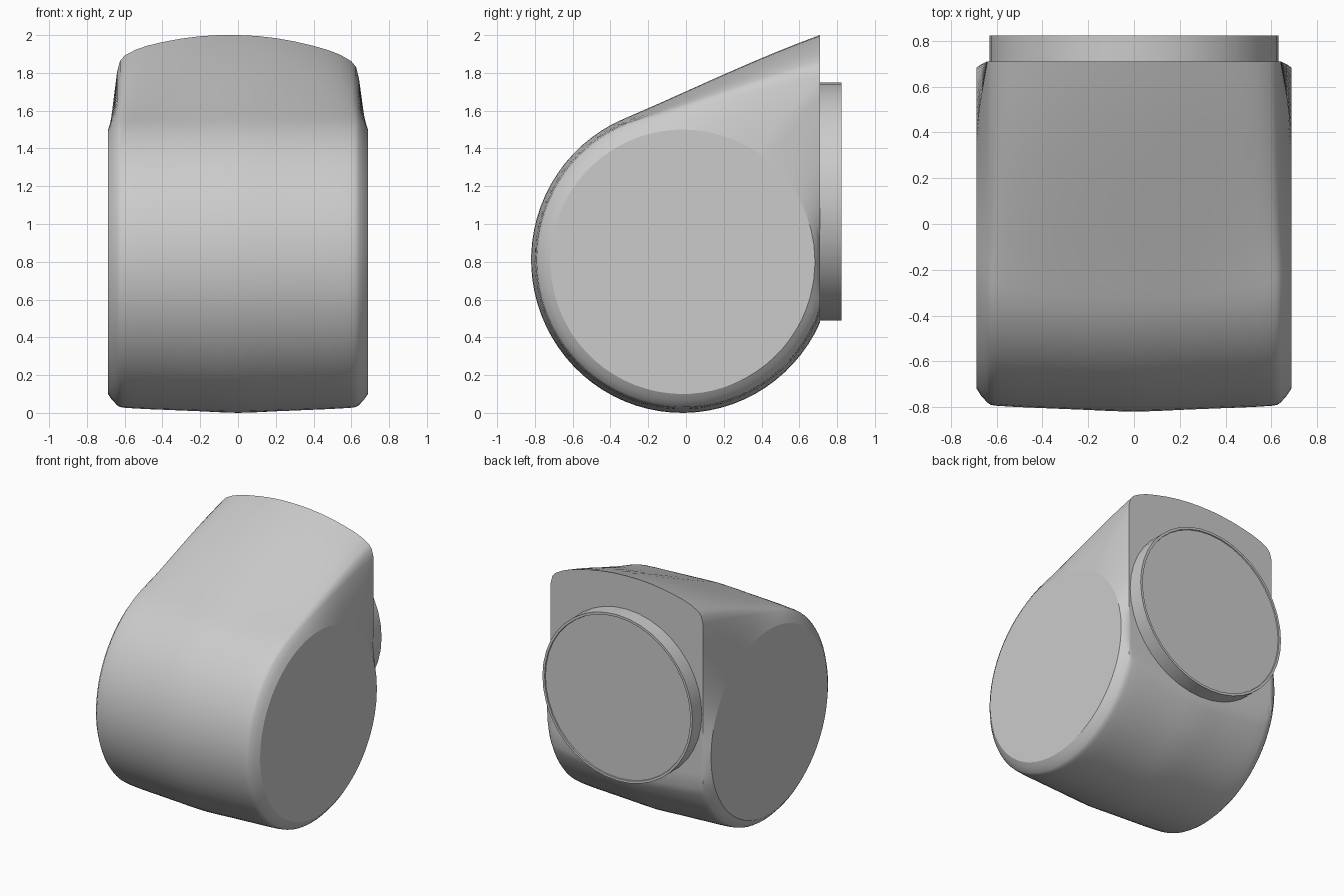
import bpy, bmesh, math

cube = bpy.data.objects.get("Cube")
if cube:
    bpy.data.objects.remove(cube)

grey = bpy.data.materials.new("plain_grey")
grey.use_nodes = True
colour = (0.6, 0.6, 0.6, 1)
grey.diffuse_color = colour
grey.node_tree.nodes["Principled BSDF"].inputs["Base Color"].default_value = colour

BACK, CY, CZ = 0.71, -0.02, 0.81   # back plane and drum centre
ARC, WALL, SLOPE = 48, 12, 14      # points along each stretch of the profile


def finish(bm, name, caps):
    """Turn a bmesh into a smooth object with flat end caps."""
    bmesh.ops.recalc_face_normals(bm, faces=bm.faces)
    mesh = bpy.data.meshes.new(name)
    bm.to_mesh(mesh)
    bm.free()
    mesh.materials.append(grey)
    obj = bpy.data.objects.new(name, mesh)
    bpy.context.collection.objects.link(obj)
    bpy.ops.object.select_all(action="DESELECT")
    obj.select_set(True)
    bpy.context.view_layer.objects.active = obj
    bpy.ops.object.shade_smooth_by_angle(angle=math.radians(35))
    for i in caps:
        mesh.polygons[i].use_smooth = False


def teardrop(scale, tip):
    """Round drum with a gently bowed slope rising to a tip on the back plane."""
    a, b = 0.8 * scale, 0.81 * scale
    u, v = (BACK - CY) / a, (tip - CZ) / b
    start = math.atan2(v, u) + math.acos(1 / math.hypot(u, v))
    end = 2 * math.pi - math.acos(min(1, u))
    arc = []
    for i in range(ARC + 1):
        t = start + (end - start) * i / ARC
        arc.append((CY + a * math.cos(t), CZ + b * math.sin(t)))
    (y0, z0), (y1, z1) = arc[0], arc[-1]
    wall = [(y1 + (BACK - y1) * i / WALL, z1 + (tip - z1) * i / WALL)
            for i in range(1, WALL + 1)]
    slope = []
    for i in range(1, SLOPE):
        t = i / SLOPE
        bow = 0.07 * t * (1 - t) ** 2
        slope.append((BACK + (y0 - BACK) * t, tip + (z0 - tip) * t + bow))
    return arc + wall + slope


def disc(points, radius):
    """Project a profile radially onto the flat round side."""
    out = []
    for y, z in points:
        t = math.atan2(z - 0.8, y + 0.017)
        out.append((-0.017 + radius * math.cos(t), 0.8 + radius * math.sin(t)))
    return out


# Body: profiles lofted across the width, crown leaning slightly to the right
stations = [(0, 1, 2.0), (0.1, 0.996, 1.998), (0.2, 0.99, 1.989),
            (0.3, 0.985, 1.974), (0.4, 0.98, 1.953), (0.48, 0.976, 1.932),
            (0.54, 0.972, 1.91), (0.6, 0.967, 1.877), (0.625, 0.962, 1.847),
            (0.64, 0.95, 1.79)]


def side(sign):
    """Sections from the middle out to one flat side."""
    out = [(sign * x, teardrop(s, tip - 0.025 * sign * x))
           for x, s, tip in stations]
    edge = out[-1][1]
    rim = disc(edge, 0.7)
    middle = [((y + v) / 2, (z + w) / 2) for (y, z), (v, w) in zip(edge, rim)]
    return out + [(sign * 0.668, middle), (sign * 0.688, rim)]


sections = side(-1)[:0:-1] + side(1)
bm = bmesh.new()
rings = [[bm.verts.new((x, y, z)) for y, z in p] for x, p in sections]
bm.faces.new(rings[0])
bm.faces.new(rings[-1])
for r, s in zip(rings, rings[1:]):
    n = len(r)
    for i in range(n):
        bm.faces.new((r[i], r[(i + 1) % n], s[(i + 1) % n], s[i]))
finish(bm, "teardrop_body", [0, 1])

# Collar: short round spigot on the back with a thin rim around its face
SIDES = 40
bm = bmesh.new()
profile = [(0.6, 0.63), (0.822, 0.63), (0.822, 0.612), (0.814, 0.61)]
rings = [[bm.verts.new((r * math.cos(math.tau * i / SIDES), y,
                        1.118 + r * math.sin(math.tau * i / SIDES)))
          for i in range(SIDES)] for y, r in profile]
bm.faces.new(rings[0])
bm.faces.new(rings[-1])
for r, s in zip(rings, rings[1:]):
    for i in range(SIDES):
        j = (i + 1) % SIDES
        bm.faces.new((r[i], r[j], s[j], s[i]))
finish(bm, "back_collar", [0, 1])
